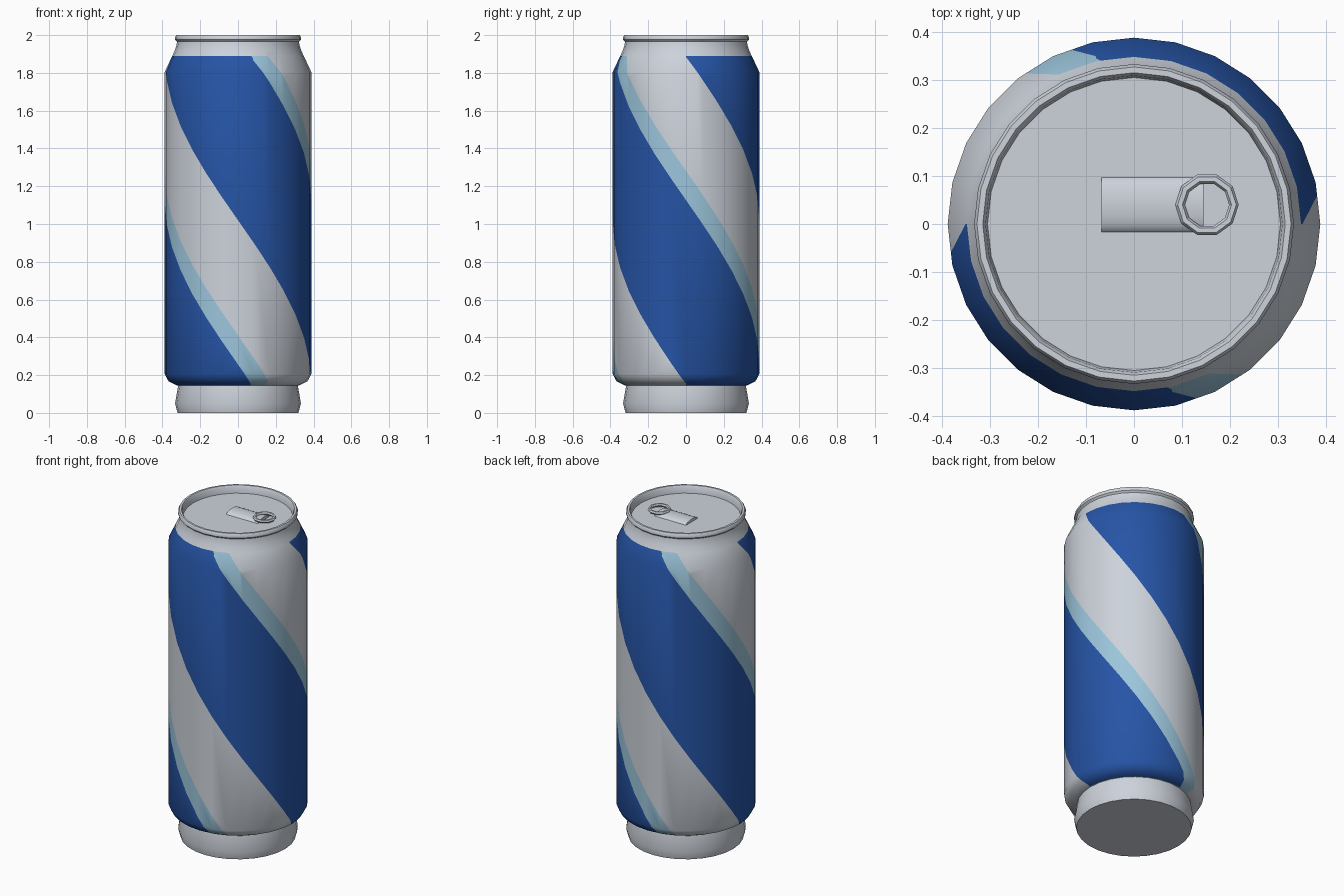
import bpy, bmesh, math
from mathutils import Vector

if "Cube" in bpy.data.objects:
    bpy.data.objects.remove(bpy.data.objects["Cube"])

SIDES = 28                      # facets around the can
R = 0.388                       # body radius
Z0, Z1 = 0.15, 1.89             # painted wrap from / to
STEP = 360 / SIDES
BLUE_W, LIGHT_W = 101, 117      # stripe ends in degrees, pattern repeats every 180


def material(name, rgb):
    m = bpy.data.materials.new(name)
    m.diffuse_color = (*rgb, 1)
    m.use_nodes = True
    m.node_tree.nodes["Principled BSDF"].inputs["Base Color"].default_value = m.diffuse_color
    return m


SILVER = material("silver", (0.61, 0.65, 0.71))
BLUE = material("deep_blue", (0.019, 0.089, 0.38))
LIGHT = material("light_blue", (0.33, 0.56, 0.71))


def on_ring(r, deg, z):
    """Point at an angle measured from the front (-y) towards +x."""
    a = math.radians(deg)
    return Vector((r * math.sin(a), -r * math.cos(a), z))


def lathe(profile):
    bm = bmesh.new()
    rings = [[bm.verts.new(on_ring(r, i * STEP, z)) for i in range(SIDES)] for r, z in profile]
    for a, b in zip(rings, rings[1:]):
        for i in range(SIDES):
            j = (i + 1) % SIDES
            bm.faces.new((a[i], a[j], b[j], b[i]))
    bmesh.ops.remove_doubles(bm, verts=bm.verts, dist=1e-5)
    bmesh.ops.recalc_face_normals(bm, faces=bm.faces)
    return bm


def finish(name, bm, mats, angle=40):
    me = bpy.data.meshes.new(name)
    bm.to_mesh(me)
    bm.free()
    for m in mats:
        me.materials.append(m)
    ob = bpy.data.objects.new(name, me)
    bpy.context.collection.objects.link(ob)
    bpy.ops.object.select_all(action='DESELECT')
    ob.select_set(True)
    bpy.context.view_layer.objects.active = ob
    bpy.ops.object.shade_smooth_by_angle(angle=math.radians(angle))
    return ob


def face_angle(f):
    c = f.calc_center_median()
    return math.degrees(math.atan2(c.x, -c.y)) % 360, c.z


def stripe_z(deg, offset):
    """Height of a spiral stripe edge at an angle: half a turn over the wrap."""
    return Z0 + (90 + offset - deg) * (Z1 - Z0) / 180


# Body with neck, rolled rim and recessed lid
body = lathe([(0, 0.145), (0.322, 0.145), (0.368, 0.168), (R, 0.205), (R, 1.805),
              (0.348, Z1), (0.334, 1.92), (0.325, 1.95), (0.323, 1.966),
              (0.333, 1.976), (0.333, 1.99), (0.327, 2.0), (0.315, 2.0),
              (0.309, 1.99), (0.305, 1.955), (0, 1.955)])

# Cut the spiral stripe edges into each facet column
for col in range(SIDES):
    d1, d2 = col * STEP, (col + 1) * STEP
    for edge in (0, BLUE_W, LIGHT_W):
        for turn in range(-2, 4):
            p1 = on_ring(R, d1, stripe_z(d1, edge + 180 * turn))
            p2 = on_ring(R, d2, stripe_z(d2, edge + 180 * turn))
            if p1.z < 0.14 or p2.z > 1.9:
                continue
            faces = []
            for f in body.faces:
                a, z = face_angle(f)
                if d1 < a < d2 and 0.15 < z < Z1:
                    faces.append(f)
            geom = set(faces)
            for f in faces:
                geom.update(f.edges)
                geom.update(f.verts)
            normal = (p2 - p1).cross(on_ring(1, (d1 + d2) / 2, 0)).normalized()
            bmesh.ops.bisect_plane(body, geom=list(geom), dist=1e-5, plane_co=p1, plane_no=normal)

# Colour the wrap by its position along the spiral
for f in body.faces:
    a, z = face_angle(f)
    if 0.147 < z < Z1:
        q = (a - 90 + (z - Z0) * 180 / (Z1 - Z0)) % 180
        f.material_index = 1 if q < BLUE_W else 2 if q < LIGHT_W else 0
finish("can_body", body, (SILVER, BLUE, LIGHT))

# Base foot
finish("can_base", lathe([(0, 0), (0.32, 0), (0.333, 0.05), (0.316, 0.15), (0, 0.15)]), (SILVER,))

# Tab plate: low arched strip lying on the lid
bm = bmesh.new()
ARC = 8
ends = []
for x in (-0.068, 0.145):
    ends.append([bm.verts.new((x, 0.04 + 0.058 * math.cos(math.pi * i / ARC),
                               1.953 + 0.02 * math.sin(math.pi * i / ARC))) for i in range(ARC + 1)])
for i in range(ARC + 1):
    j = (i + 1) % (ARC + 1)
    bm.faces.new((ends[0][i], ends[0][j], ends[1][j], ends[1][i]))
for e in ends:
    bm.faces.new(e)
bmesh.ops.recalc_face_normals(bm, faces=bm.faces)
finish("tab_plate", bm, (SILVER,), 50)

# Pull ring at the end of the tab
bpy.ops.mesh.primitive_torus_add(location=(0.152, 0.04, 1.974), major_segments=10, minor_segments=6,
                                 major_radius=0.056, minor_radius=0.01)
ring = bpy.context.object
ring.name = "tab_ring"
ring.data.materials.append(SILVER)
